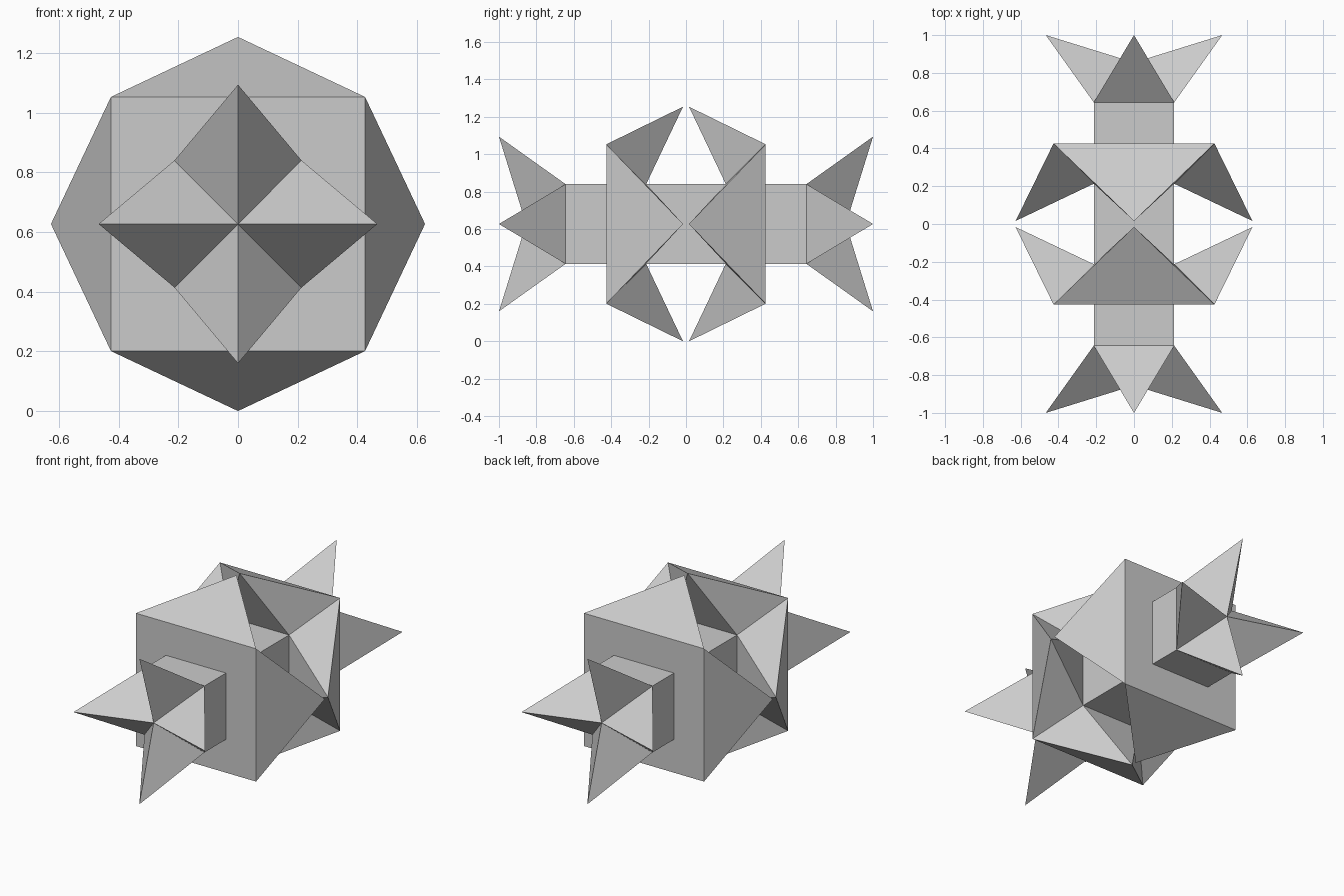
import bpy, bmesh
from math import pi
from mathutils import Matrix, Vector

if "Cube" in bpy.data.objects:
    bpy.data.objects.remove(bpy.data.objects["Cube"])

CZ = 0.627          # height of the long axis
S, B = 0.213, 0.426  # half widths of the bar and the large squares


def new_object(name, bm, mirror=False):
    bmesh.ops.remove_doubles(bm, verts=bm.verts, dist=1e-4)
    bmesh.ops.recalc_face_normals(bm, faces=bm.faces)
    mesh = bpy.data.meshes.new(name)
    bm.to_mesh(mesh)
    bm.free()
    obj = bpy.data.objects.new(name, mesh)
    bpy.context.collection.objects.link(obj)
    obj.location.z = CZ
    if mirror:
        mod = obj.modifiers.new("front_back", 'MIRROR')
        mod.use_axis = (False, True, False)
        mod.use_mirror_merge = False


def four_fold(bm, faces):
    """Repeat faces four times around the long (y) axis."""
    for i in range(4):
        rot = Matrix.Rotation(i * pi / 2, 3, 'Y')
        for face in faces:
            bm.faces.new([bm.verts.new(rot @ Vector(p)) for p in face])


def square(bm, half, y):
    bm.faces.new([bm.verts.new((x * half, y, z * half))
                  for x, z in ((-1, -1), (1, -1), (1, 1), (-1, 1))])


# square bar along y
bm = bmesh.new()
bmesh.ops.create_cube(bm, size=1, matrix=Matrix.Diagonal((2 * S, 1.288, 2 * S, 1)))
new_object("centre_bar", bm)

# large square plates with four petals folding towards the middle
bm = bmesh.new()
ol, orr = (-B, -B, B), (B, -B, B)
il, ir = (-S, -S, S), (S, -S, S)
tip = (0, -0.016, 0.627)
four_fold(bm, [(ol, orr, tip), (ir, il, tip), (orr, ir, tip), (il, ol, tip)])
square(bm, B, -B)
square(bm, S, -S)
new_object("petal_plates", bm, True)

# four-pointed stars on the bar ends
bm = bmesh.new()
l, r = (-S, -0.644, S), (S, -0.644, S)
hub, tip = (0, -0.855, 0), (0, -1, 0.467)
four_fold(bm, [(l, r, tip), (r, hub, tip), (hub, l, tip)])
square(bm, S, -0.644)
new_object("end_stars", bm, True)
